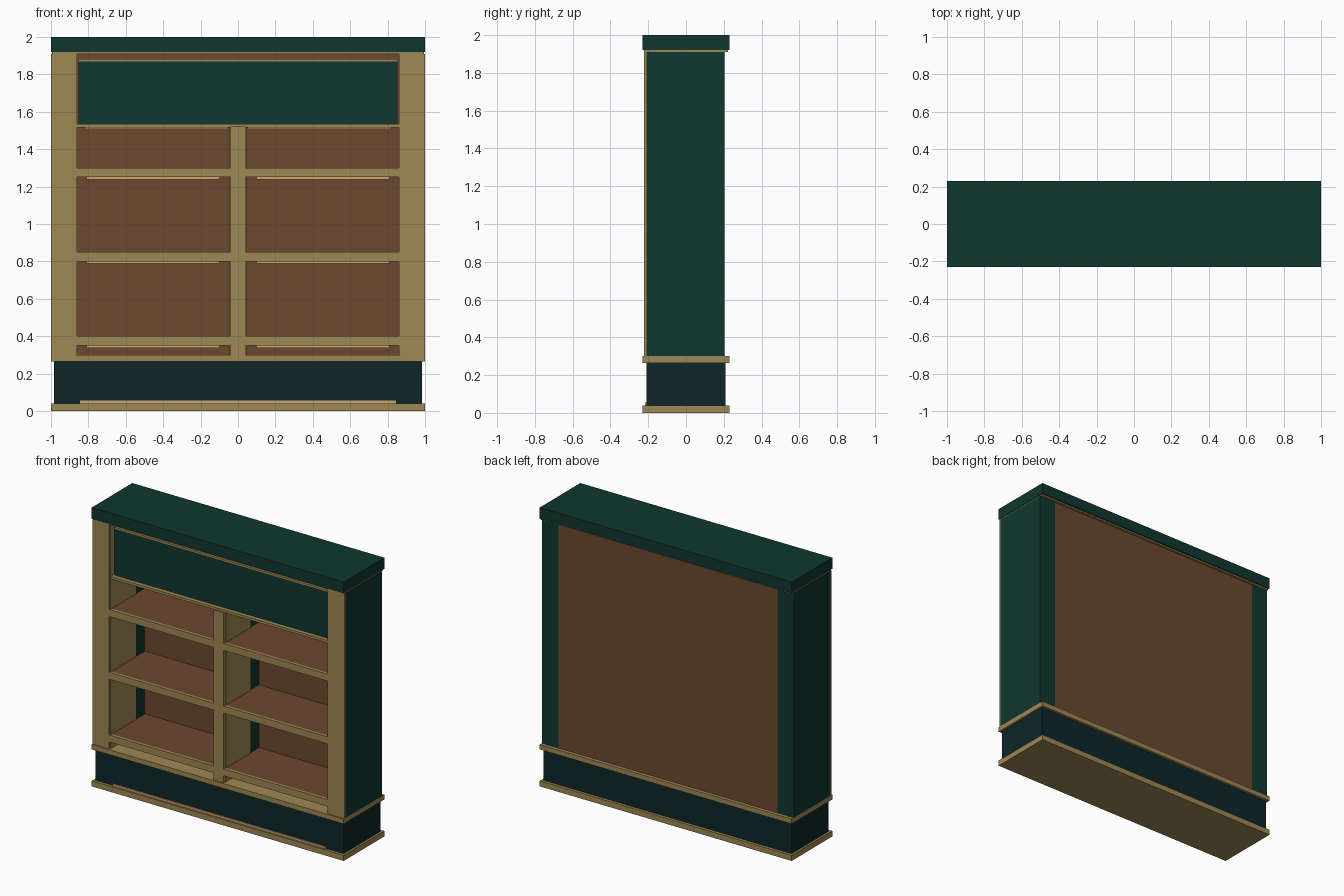
import bpy

cube = bpy.data.objects.get("Cube")
if cube:
    bpy.data.objects.remove(cube, do_unlink=True)


def material(name, srgb):
    linear = [((c / 255 + 0.055) / 1.055) ** 2.4 for c in srgb]
    mat = bpy.data.materials.new(name)
    mat.use_nodes = True
    mat.diffuse_color = (*linear, 1)
    bsdf = next(n for n in mat.node_tree.nodes if n.type == 'BSDF_PRINCIPLED')
    bsdf.inputs["Base Color"].default_value = (*linear, 1)
    return mat


GREEN = material("deep green", (16, 55, 47))
DARK = material("dark teal", (14, 37, 39))
TAN = material("tan wood", (158, 135, 84))
BROWN = material("brown wood", (108, 72, 47))
GLOW = material("pale trim", (205, 165, 110))


def box(name, mat, x, y, z):
    """Axis-aligned box from (min, max) ranges."""
    ranges = (x, y, z)
    bpy.ops.mesh.primitive_cube_add(size=1, location=[(a + b) / 2 for a, b in ranges])
    ob = bpy.context.object
    ob.scale = [abs(b - a) for a, b in ranges]
    bpy.ops.object.transform_apply(location=False, rotation=False, scale=True)
    ob.name = name
    ob.data.materials.append(mat)
    return ob


def pair(name, mat, x, y, z):
    """The same box on the left (+x) and the right (-x)."""
    box("left_" + name, mat, x, y, z)
    box("right_" + name, mat, (-x[1], -x[0]), y, z)


# Plinth between two tan slabs
box("bottom_slab", TAN, (-1, 1), (-.23, .23), (0, .04))
box("plinth", DARK, (-.985, .985), (-.21, .21), (.04, .265))
box("plinth_trim", GLOW, (-.845, .845), (-.218, -.21), (.04, .055))
box("upper_slab", TAN, (-1, 1), (-.23, .23), (.265, .3))

# Cap with a thin moulding
box("cap_moulding", TAN, (-.995, .995), (-.222, .222), (1.91, 1.92))
box("cap", GREEN, (-1, 1), (-.23, .23), (1.92, 2))

# Side columns, tan fronts and inner linings
pair("column", GREEN, (.87, 1), (-.21, .205), (.3, 1.91))
pair("column_front", TAN, (.87, 1), (-.222, -.21), (.3, 1.91))
pair("column_lining", TAN, (.862, .87), (-.215, .08), (.3, 1.91))
box("back_panel", BROWN, (-.87, .87), (.18, .205), (.3, 1.91))

# Centre divider
box("divider_front", TAN, (-.04, .04), (-.222, -.2), (.3, 1.52))
box("divider", TAN, (-.045, .045), (-.2, .08), (.3, 1.52))
box("divider_back", GREEN, (-.04, .04), (.08, .18), (.3, 1.52))

# Header sign panel with rails
box("header_backing", BROWN, (-.862, .862), (-.15, .18), (1.53, 1.91))
box("header_panel", GREEN, (-.853, .853), (-.18, -.15), (1.535, 1.87))
box("header_top_rail", TAN, (-.853, .853), (-.185, -.15), (1.87, 1.882))
box("header_bottom_rail", TAN, (-.862, .862), (-.21, .18), (1.517, 1.535))
pair("header_light", GLOW, (.05, .82), (-.19, -.17), (1.509, 1.517))

# Shelves with nosing and an under-shelf strip
for level, top in enumerate((.4, .85, 1.3), 1):
    pair(f"shelf_{level}", BROWN, (.04, .865), (-.2, .18), (top - .05, top))
    pair(f"shelf_nosing_{level}", TAN, (.04, .87), (-.22, -.2), (top - .05, top))
    pair(f"shelf_light_{level}", GLOW, (.1, .81), (-.19, -.17), (top - .062, top - .05))
